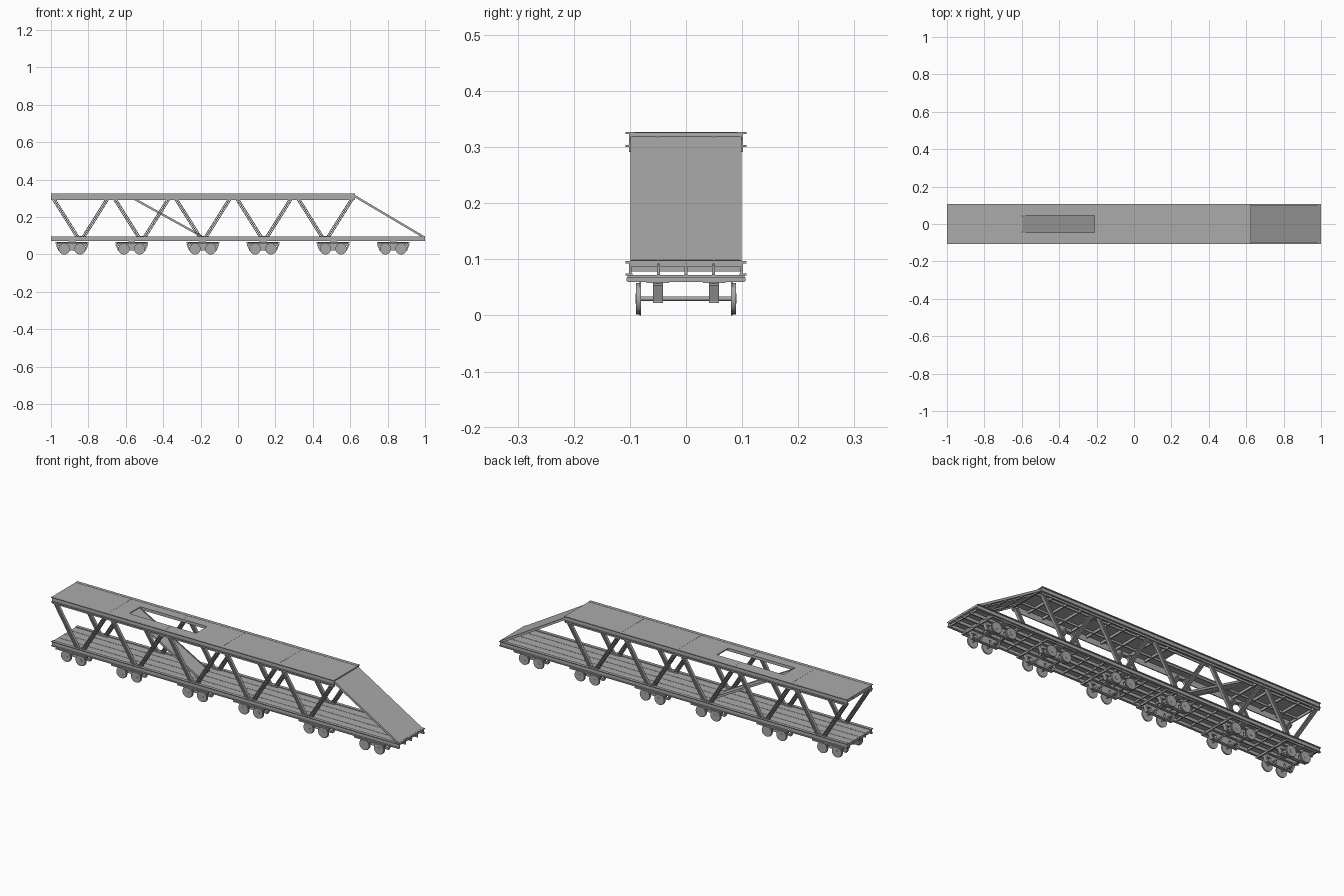
import bpy, bmesh, math
from mathutils import Matrix, Vector

cube = bpy.data.objects.get("Cube")
if cube:
    bpy.data.objects.remove(cube, do_unlink=True)


def material(name, rgb):
    m = bpy.data.materials.new(name)
    m.use_nodes = True
    m.diffuse_color = (*rgb, 1)
    m.node_tree.nodes["Principled BSDF"].inputs["Base Color"].default_value = (*rgb, 1)
    return m


STEEL = material("grey steel", (0.41, 0.41, 0.41))
WHEEL = material("wheel grey", (0.38, 0.40, 0.38))


class Part:
    """Collects simple solids into one named object."""

    def __init__(self, name, mat=STEEL):
        self.name, self.mat, self.bm = name, mat, bmesh.new()

    def box(self, x0, x1, y0, y1, z0, z1):
        c = Matrix.Translation(((x0 + x1) / 2, (y0 + y1) / 2, (z0 + z1) / 2))
        bmesh.ops.create_cube(self.bm, size=1, matrix=c @ Matrix.Diagonal((x1 - x0, y1 - y0, z1 - z0, 1)))

    def sides(self, x0, x1, y0, y1, z0, z1):
        self.box(x0, x1, y0, y1, z0, z1)
        self.box(x0, x1, -y1, -y0, z0, z1)

    def beam(self, a, b, width, depth):
        a, b = Vector(a), Vector(b)
        d = (b - a).normalized()
        side = Vector((0, 1, 0)) if abs(d.y) < 0.01 else Vector((0, 0, 1)).cross(d).normalized()
        rot = Matrix((d, side, d.cross(side))).transposed().to_4x4()
        size = Matrix.Diagonal(((b - a).length, width, depth, 1))
        bmesh.ops.create_cube(self.bm, size=1, matrix=Matrix.Translation((a + b) / 2) @ rot @ size)

    def disc(self, x, y, z, radius, width, seg=24):
        m = Matrix.Translation((x, y, z)) @ Matrix.Rotation(math.pi / 2, 4, 'X')
        bmesh.ops.create_cone(self.bm, cap_ends=True, segments=seg, radius1=radius,
                              radius2=radius, depth=width, matrix=m)

    def finish(self, smooth=False):
        me = bpy.data.meshes.new(self.name)
        self.bm.to_mesh(me)
        self.bm.free()
        me.materials.append(self.mat)
        ob = bpy.data.objects.new(self.name, me)
        bpy.context.collection.objects.link(ob)
        if smooth:
            bpy.ops.object.select_all(action='DESELECT')
            ob.select_set(True)
            bpy.context.view_layer.objects.active = ob
            bpy.ops.object.shade_smooth_by_angle(angle=math.radians(35))


END = 0.625                      # forward end of the upper deck
HOLE = (-0.595, -0.21)           # ramp opening in the upper deck
BOTTOM = [-0.842 + 0.327 * i for i in range(5)]
TOP = [-1.005 + 0.327 * i for i in range(6)]

# Lower deck: four long planks between side sills, on sills and cross beams
deck = Part("lower_deck")
for i in range(4):
    y = -0.098 + i * 0.049
    deck.box(-1, 1, y + 0.001, y + 0.048, 0.087, 0.093)
deck.finish()

sills = Part("lower_side_sills")
sills.sides(-1, 1, 0.097, 0.102, 0.072, 0.097)
sills.sides(-1, 1, 0.092, 0.108, 0.093, 0.097)
sills.sides(-1, 1, 0.095, 0.108, 0.071, 0.075)
sills.finish()

under = Part("lower_underframe")
under.box(-1, 1, -0.003, 0.003, 0.072, 0.087)
under.sides(-1, 1, 0.046, 0.052, 0.072, 0.087)
for i in range(25):
    x = -0.995 + i * 0.0825
    under.box(x - 0.003, x + 0.003, -0.098, 0.098, 0.078, 0.087)
under.finish()

# Upper deck: plates around the ramp opening
upper = Part("upper_deck")
upper.box(-1, HOLE[0], -0.1, 0.1, 0.32, 0.326)
upper.box(HOLE[1], END, -0.1, 0.1, 0.32, 0.326)
upper.sides(*HOLE, 0.046, 0.1, 0.32, 0.326)
upper.finish()

seams = Part("deck_seams")
for x in TOP[1:5]:
    spans = [(-0.092, 0.092)]
    if HOLE[0] < x < HOLE[1]:
        spans = [(-0.092, -0.048), (0.048, 0.092)]
    for y0, y1 in spans:
        seams.box(x - 0.001, x + 0.001, y0, y1, 0.325, 0.3267)
seams.finish()

girders = Part("upper_side_girders")
girders.sides(-1, END, 0.097, 0.102, 0.291, 0.326)
girders.sides(-1, END, 0.092, 0.108, 0.323, 0.327)
girders.sides(-1, END, 0.1, 0.108, 0.3, 0.304)
girders.finish()

joists = Part("upper_deck_joists")
for i in range(20):
    x = -0.995 + i * 0.085
    if not HOLE[0] < x < HOLE[1]:
        joists.box(x - 0.003, x + 0.003, -0.098, 0.098, 0.308, 0.32)
joists.sides(-1, END, 0.048, 0.053, 0.31, 0.32)
joists.finish()

# Truss diagonals of H section on both sides
truss = Part("truss_diagonals")
for s in (-1, 1):
    y = 0.091 * s
    for n in BOTTOM:
        for k in (-1, 1):
            a = Vector((n + k * 0.014, y, 0.09))
            b = Vector((n + k * 0.147, y, 0.302))
            truss.beam(a, b, 0.014, 0.005)
            off = Vector((0.847 * 0.0075, 0, -k * 0.531 * 0.0075))
            for e in (-1, 1):
                truss.beam(a + off * e, b + off * e, 0.014, 0.004)
truss.finish()

# Gusset plates where the diagonals meet the sills and girders
gussets = Part("truss_gussets")
for n in BOTTOM:
    gussets.sides(n - 0.03, n + 0.03, 0.084, 0.098, 0.092, 0.099)
for n in TOP[1:5]:
    gussets.sides(n - 0.03, n + 0.03, 0.084, 0.098, 0.292, 0.296)
gussets.finish()

# Narrow ramp between decks
inner = Part("inner_ramp")
a, b = Vector((-0.6, 0, 0.322)), Vector((-0.195, 0, 0.098))
inner.beam(a, b, 0.084, 0.004)
for y in (-0.042, 0.042):
    o = Vector((0, y, 0))
    inner.beam(a + o, b + o, 0.005, 0.011)
inner.finish()

# Wide loading ramp at the forward end
ramp = Part("end_ramp")
a, b = Vector((0.615, 0, 0.321)), Vector((0.993, 0, 0.097))
ramp.beam(a, b, 0.198, 0.005)
for y in (-0.097, -0.05, 0.05, 0.097):
    o = Vector((0, y, -0.004))
    ramp.beam(a + o, b + o, 0.004, 0.011)
for t in (0.03, 0.25, 0.5, 0.75, 0.9):
    p = a.lerp(b, t) + Vector((0, 0, -0.005))
    ramp.box(p.x - 0.003, p.x + 0.003, -0.096, 0.096, p.z - 0.005, p.z + 0.002)
ramp.box(0.985, 1, -0.1, 0.1, 0.093, 0.098)
ramp.finish()

# Six two-axle bogies
for i, x in enumerate((-0.887, -0.568, -0.188, 0.134, 0.509, 0.83)):
    frame = Part(f"bogie_frame_{i + 1}")
    frame.box(x - 0.018, x + 0.018, -0.104, 0.104, 0.062, 0.072)
    for e in (-1, 1):
        frame.box(x + e * 0.084 - 0.004, x + e * 0.084 + 0.004, -0.104, 0.104, 0.06, 0.068)
    frame.sides(x - 0.088, x + 0.088, 0.1, 0.106, 0.061, 0.068)
    frame.sides(x - 0.088, x + 0.088, 0.03, 0.07, 0.058, 0.063)
    frame.sides(x - 0.08, x + 0.08, 0.041, 0.059, 0.046, 0.059)
    frame.sides(x - 0.022, x + 0.022, 0.041, 0.059, 0.022, 0.05)
    frame.sides(x - 0.075, x + 0.075, 0.042, 0.058, 0.022, 0.029)
    for y in (-0.05, 0.05):
        for e in (-1, 1):
            frame.beam((x + e * 0.084, y, 0.055), (x + e * 0.07, y, 0.024), 0.018, 0.008)
            frame.box(x + e * 0.042 - 0.011, x + e * 0.042 + 0.011, y - 0.009, y + 0.009, 0.022, 0.048)
    frame.finish()

    wheels = Part(f"bogie_wheels_{i + 1}", WHEEL)
    for e in (-1, 1):
        wx = x + e * 0.042
        wheels.disc(wx, 0, 0.03, 0.004, 0.17, 12)
        for s in (-1, 1):
            wheels.disc(wx, s * 0.086, 0.03, 0.028, 0.006)
            wheels.disc(wx, s * 0.0815, 0.03, 0.03, 0.003)
            wheels.disc(wx, s * 0.089, 0.03, 0.009, 0.002, 16)
    wheels.finish(smooth=True)
